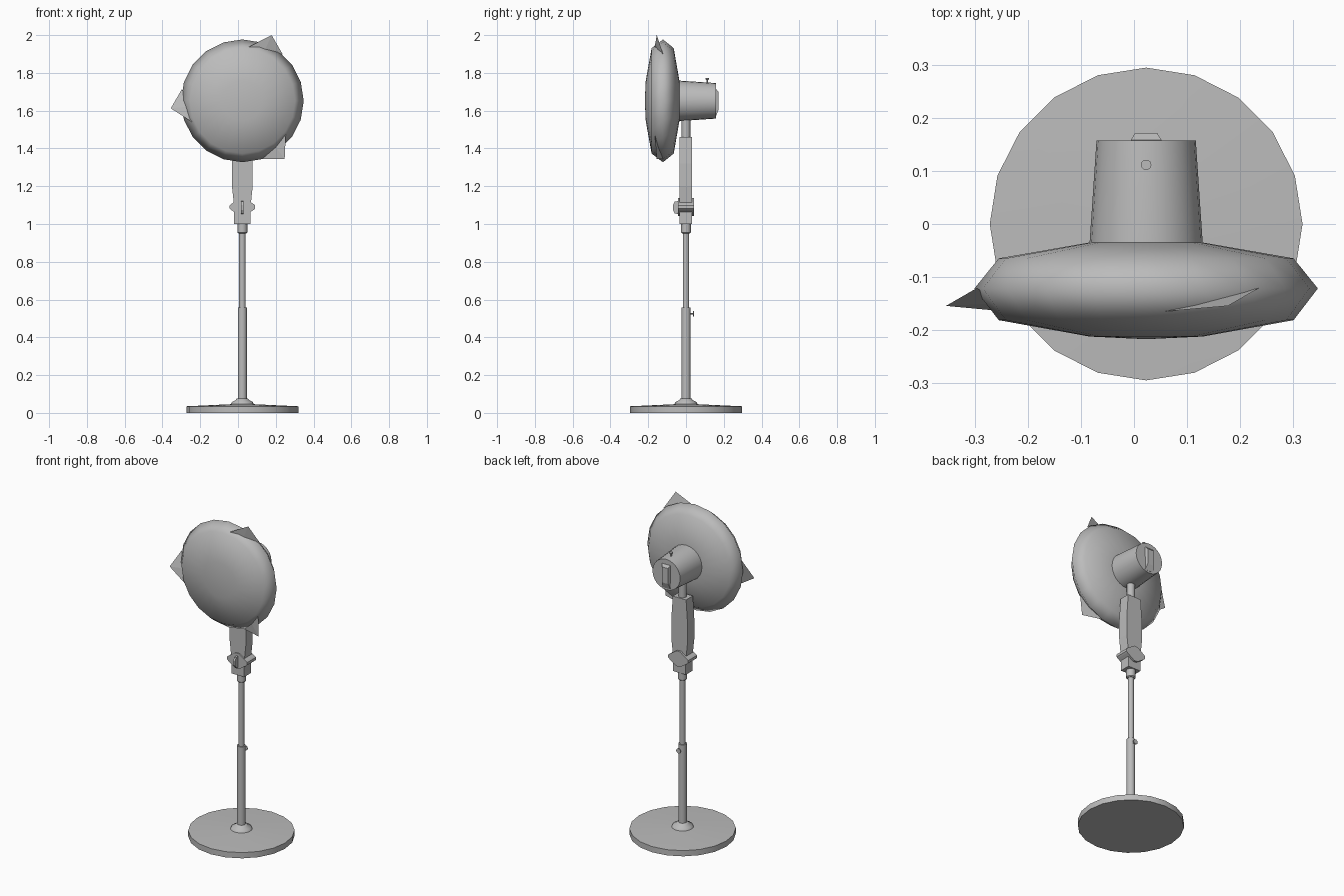
import bpy, bmesh, math
from math import sin, cos, pi, radians
from mathutils import Matrix, Vector

cube = bpy.data.objects.get("Cube")
if cube:
    bpy.data.objects.remove(cube, do_unlink=True)

CX = 0.023      # centre line of the stand
HUB = 1.652     # height of the fan axis

grey = bpy.data.materials.new("light grey")
grey.use_nodes = True
grey.diffuse_color = (0.5, 0.5, 0.5, 1)
grey.node_tree.nodes["Principled BSDF"].inputs["Base Color"].default_value = (0.5, 0.5, 0.5, 1)


def finish(name, bm, smooth=None):
    bmesh.ops.recalc_face_normals(bm, faces=bm.faces)
    mesh = bpy.data.meshes.new(name)
    bm.to_mesh(mesh)
    bm.free()
    ob = bpy.data.objects.new(name, mesh)
    bpy.context.collection.objects.link(ob)
    mesh.materials.append(grey)
    if smooth:
        bpy.ops.object.select_all(action='DESELECT')
        ob.select_set(True)
        bpy.context.view_layer.objects.active = ob
        bpy.ops.object.shade_smooth_by_angle(angle=radians(smooth))
    return ob


def lathe(name, profile, sides=20, place=(CX, 0, 0), along_y=False, smooth=35):
    """Spin (radius, distance) pairs round z, or round y."""
    bm = bmesh.new()
    rings = []
    for r, h in profile:
        count = sides if r > 0 else 1
        ring = []
        for i in range(count):
            a = 2 * pi * i / sides
            p = (r * cos(a), h, r * sin(a)) if along_y else (r * cos(a), r * sin(a), h)
            ring.append(bm.verts.new(Vector(p) + Vector(place)))
        rings.append(ring)
    for low, high in zip(rings, rings[1:]):
        for i in range(sides):
            j = (i + 1) % sides
            quad = [low[i % len(low)], low[j % len(low)], high[j % len(high)], high[i % len(high)]]
            bm.faces.new(list(dict.fromkeys(quad)))
    for ring in (rings[0], rings[-1]):
        if len(ring) > 1:
            bm.faces.new(ring)
    return finish(name, bm, smooth)


def prism(name, start, end):
    """Join two matching outlines into a solid."""
    bm = bmesh.new()
    a = [bm.verts.new(p) for p in start]
    b = [bm.verts.new(p) for p in end]
    bm.faces.new(a)
    bm.faces.new(b)
    for i in range(len(a)):
        j = (i + 1) % len(a)
        bm.faces.new((a[i], a[j], b[j], b[i]))
    return finish(name, bm)


def extrude_y(name, outline, y0, y1):
    return prism(name, *[[(CX + x, y, z) for x, z in outline] for y in (y0, y1)])


# Base and poles
lathe("base", [(0.296, 0), (0.296, 0.035), (0.06, 0.046), (0, 0.046)])
lathe("base_collar", [(0.062, 0.044), (0.055, 0.058), (0.035, 0.068), (0.03, 0.076)], smooth=60)
lathe("lower_pole", [(0.024, 0.05), (0.024, 0.557)], 16)
lathe("upper_pole", [(0.017, 0.55), (0.017, 0.96)], 16)
lathe("pole_collar", [(0.02, 0.95), (0.026, 0.955), (0.026, 1.005)], 16)
lathe("pole_screw", [(0.004, 0.02), (0.004, 0.036), (0.015, 0.037), (0.015, 0.042)],
      10, (CX, 0, 0.525), True)

# Control box, tapered at both ends
half = [(0.043, 1.0), (0.043, 1.09), (0.055, 1.2), (0.055, 1.32), (0.045, 1.46)]
extrude_y("control_box", half + [(-x, z) for x, z in reversed(half)], -0.035, 0.031)
lathe("neck", [(0.023, 1.45), (0.023, 1.57)], 16)

# Tilt knob: rounded diamond through the box, with a thin grip in front
quarter = [(0.068, 0.008), (0.06, 0.015), (0.012, 0.047)]
right = [(x, -z) for x, z in reversed(quarter)] + quarter
diamond = right + [(-x, -z) for x, z in right]
extrude_y("tilt_knob", [(x, 1.09 + z) for x, z in diamond], -0.042, 0.043)
grip = [(-0.04, 1.052), (-0.06, 1.056), (-0.07, 1.075),
        (-0.07, 1.1), (-0.06, 1.118), (-0.04, 1.122)]
prism("knob_grip", *[[(CX + x, y, z) for y, z in grip] for x in (-0.006, 0.006)])

# Motor housing and its rear handle
lathe("motor_housing", [(0.107, -0.045), (0.107, -0.035), (0.094, 0.158)], 24, (CX, 0, HUB), True)
rear = [(0.15, 1.715), (0.159, 1.715), (0.172, 1.7), (0.172, 1.605), (0.159, 1.57), (0.15, 1.57)]
prism("rear_handle", *[[(CX + s * (0.029 if y < 0.165 else 0.021), y, z) for y, z in rear]
                       for s in (-1, 1)])
lathe("swing_pin", [(0.004, 1.73), (0.004, 1.762), (0.01, 1.765), (0.01, 1.772)], 10, (CX, 0.112, 0))

# Fan head
lathe("fan_head", [(0, -0.218), (0.107, -0.213), (0.279, -0.182), (0.325, -0.122),
                   (0.279, -0.065), (0.107, -0.035), (0, -0.035)],
      20, (CX, 0, HUB), True, smooth=85)

# Three pointed clips round the rim
for k in range(3):
    bm = bmesh.new()
    corners = []
    for deg, r, y in ((84, 0.285, -0.166), (66, 0.381, -0.155), (49, 0.326, -0.121), (66, 0.28, -0.15)):
        a = radians(deg + 120 * k)
        corners.append(bm.verts.new((CX + r * cos(a), y, HUB + r * sin(a))))
    bmesh.ops.convex_hull(bm, input=corners)
    finish("rim_clip_%d" % (k + 1), bm)
